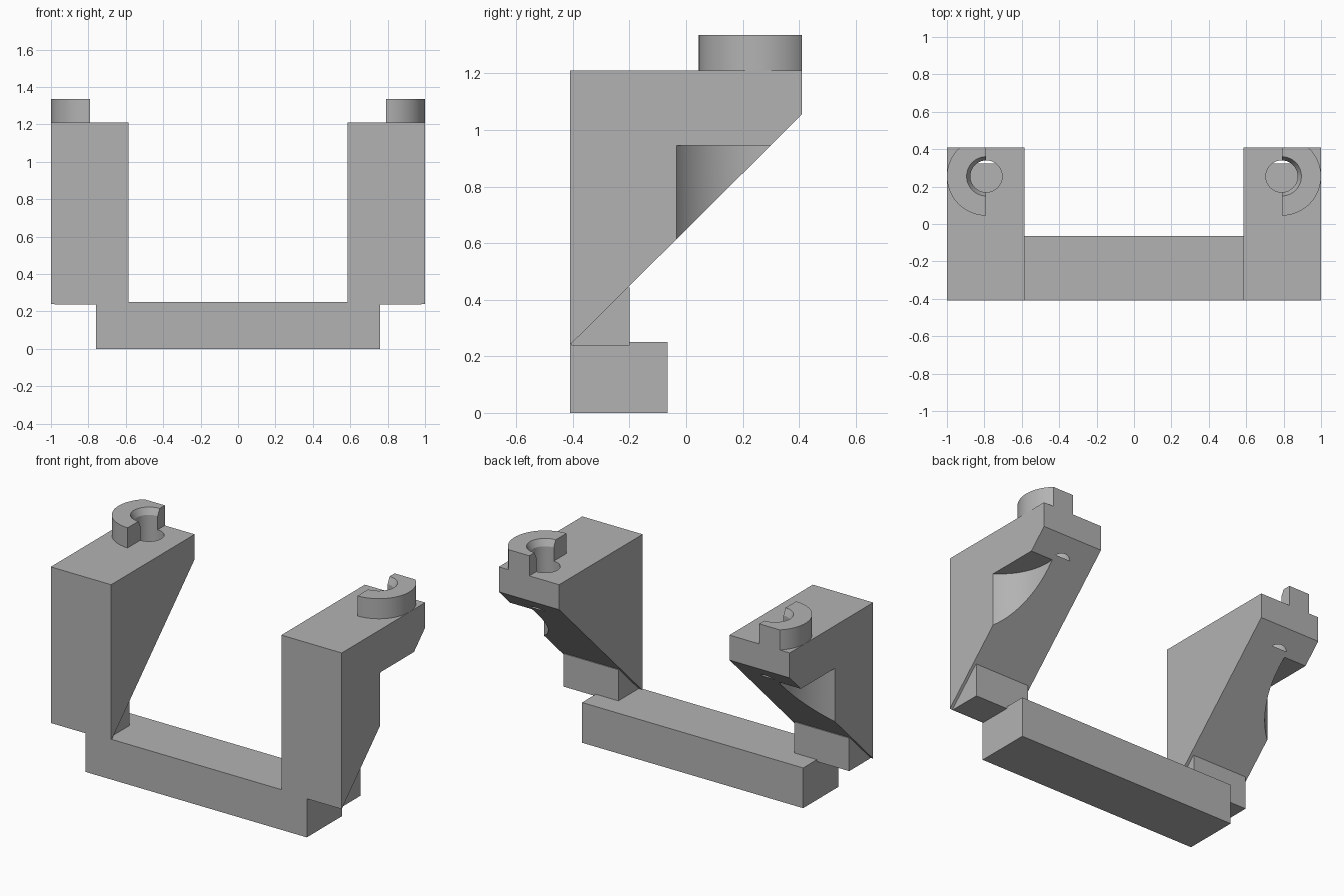
import bpy, bmesh, math

if "Cube" in bpy.data.objects:
    bpy.data.objects.remove(bpy.data.objects["Cube"])

grey = bpy.data.materials.new("plain grey")
grey.diffuse_color = (0.45, 0.45, 0.45, 1)
grey.use_nodes = True
grey.node_tree.nodes["Principled BSDF"].inputs["Base Color"].default_value = grey.diffuse_color


def finish(name, bm):
    bmesh.ops.recalc_face_normals(bm, faces=bm.faces)
    me = bpy.data.meshes.new(name)
    bm.to_mesh(me)
    bm.free()
    me.materials.append(grey)
    ob = bpy.data.objects.new(name, me)
    bpy.context.collection.objects.link(ob)
    return ob


def box(name, x, y, z):
    bm = bmesh.new()
    bmesh.ops.create_cube(bm, size=1)
    for v in bm.verts:
        for i, (lo, hi) in enumerate((x, y, z)):
            v.co[i] = lo if v.co[i] < 0 else hi
    return finish(name, bm)


def cylinder(name, x, y, r1, r2, z1, z2):
    bm = bmesh.new()
    bmesh.ops.create_cone(bm, cap_ends=True, segments=96,
                          radius1=r1, radius2=r2, depth=z2 - z1)
    bmesh.ops.translate(bm, verts=bm.verts, vec=(x, y, (z1 + z2) / 2))
    return finish(name, bm)


def prism(name, x1, x2, profile):
    bm = bmesh.new()
    face = bm.faces.new([bm.verts.new((x1, y, z)) for y, z in profile])
    ext = bmesh.ops.extrude_face_region(bm, geom=[face])
    moved = [g for g in ext["geom"] if isinstance(g, bmesh.types.BMVert)]
    bmesh.ops.translate(bm, verts=moved, vec=(x2 - x1, 0, 0))
    return finish(name, bm)


def select_only(ob):
    bpy.ops.object.select_all(action='DESELECT')
    ob.select_set(True)
    bpy.context.view_layer.objects.active = ob


def boolean(ob, cutter, operation='DIFFERENCE'):
    select_only(ob)
    mod = ob.modifiers.new("cut", 'BOOLEAN')
    mod.operation, mod.solver, mod.object = operation, 'EXACT', cutter
    bpy.ops.object.modifier_apply(modifier=mod.name)
    bpy.data.objects.remove(cutter)


def smooth(ob):
    select_only(ob)
    bpy.ops.object.shade_smooth_by_angle(angle=math.radians(25))


# lower cross bar
box("cross_bar", (-0.76, 0.76), (-0.41, -0.065), (0, 0.25))

HX, HY = 0.79, 0.255      # pin hole axis
for s, side in ((-1, "left"), (1, "right")):
    # upright arm with sloped back underside
    arm = prism(side + "_arm", s * 0.585, s * 1.0,
                [(-0.41, 0.24), (-0.41, 1.21), (0.41, 1.21), (0.41, 1.055)])
    # curved scoop on the outer side, and the blind pin hole
    boolean(arm, cylinder("scoop_cutter", s * 1.19, HY, 0.345, 0.345, 0.1, 0.945))
    boolean(arm, cylinder("hole_cutter", s * HX, HY, 0.085, 0.085, 0.968, 1.4))
    smooth(arm)

    # foot block under the slope
    box(side + "_foot_block", sorted((s * 0.605, s * 0.982)),
        (-0.405, -0.2), (0.238, 0.443))

    # half collar around the hole, countersunk and trimmed at the back
    collar = cylinder(side + "_half_collar", s * HX, HY, 0.21, 0.21, 1.21, 1.335)
    boolean(collar, box("trim", sorted((s * HX, s * 1.2)), (-0.2, 0.41), (1.0, 1.6)),
            'INTERSECT')
    boolean(collar, cylinder("bore_cutter", s * HX, HY, 0.085, 0.085, 1.1, 1.5))
    boolean(collar, cylinder("sink_cutter", s * HX, HY, 0.075, 0.115, 1.275, 1.355))
    smooth(collar)
